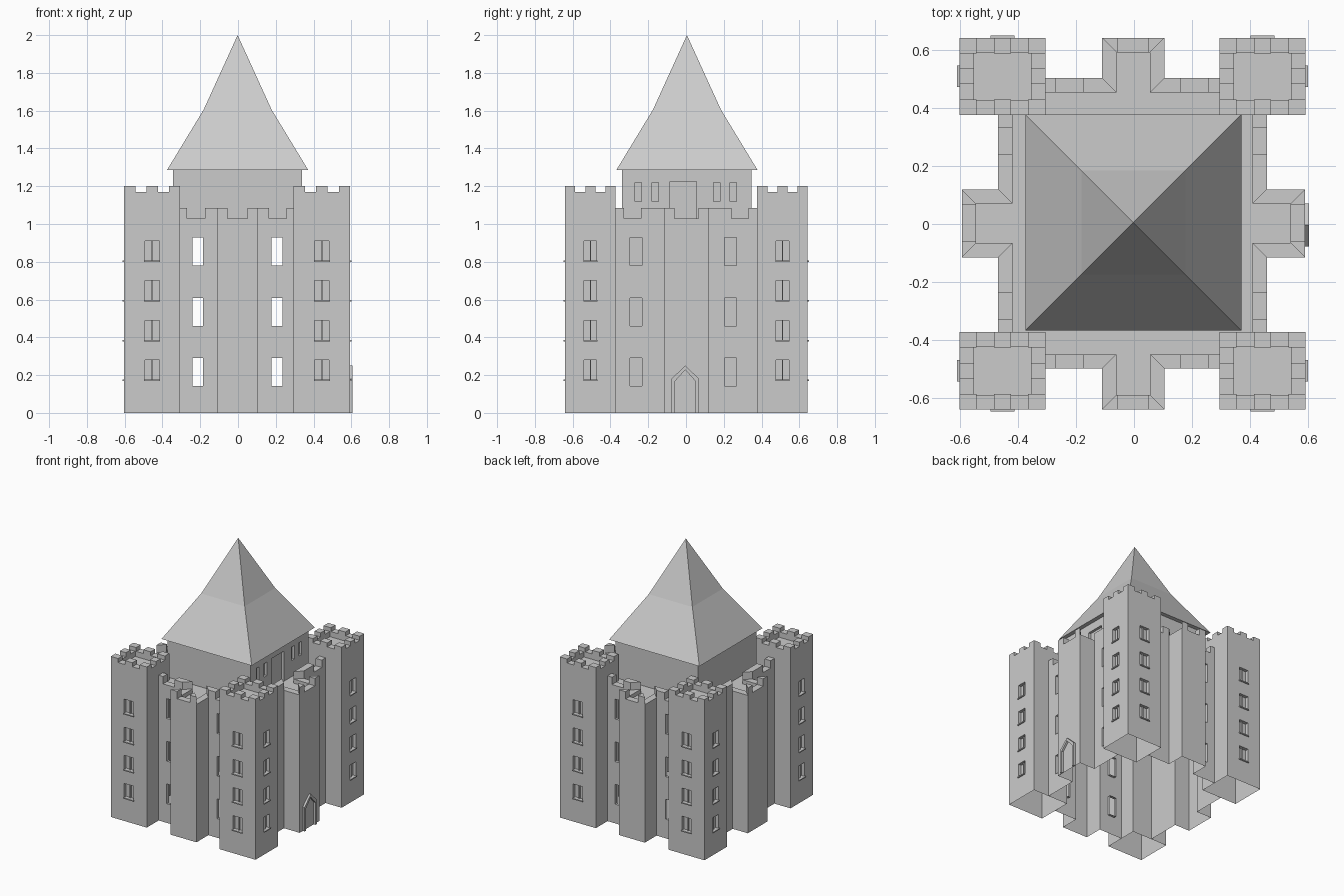
import bpy, bmesh

if "Cube" in bpy.data.objects:
    bpy.data.objects.remove(bpy.data.objects["Cube"])

stone = bpy.data.materials.new("grey_stone")
stone.diffuse_color = (0.6, 0.6, 0.6, 1)
stone.use_nodes = True
stone.node_tree.nodes["Principled BSDF"].inputs["Base Color"].default_value = stone.diffuse_color


def finish(bm, name):
    bmesh.ops.remove_doubles(bm, verts=bm.verts, dist=0.0002)
    me = bpy.data.meshes.new(name)
    bm.to_mesh(me)
    bm.free()
    me.materials.append(stone)
    ob = bpy.data.objects.new(name, me)
    bpy.context.collection.objects.link(ob)
    return ob


def face(bm, pts):
    return bm.faces.new([bm.verts.new(p) for p in pts])


def prism(bm, poly, z0, z1):
    """Upright block over a counter-clockwise outline."""
    n = len(poly)
    face(bm, [(x, y, z1) for x, y in poly])
    face(bm, [(x, y, z0) for x, y in reversed(poly)])
    for i in range(n):
        a, b = poly[i], poly[(i + 1) % n]
        face(bm, [(*a, z0), (*b, z0), (*b, z1), (*a, z1)])


def rect(x0, x1, y0, y1):
    return [(x0, y0), (x1, y0), (x1, y1), (x0, y1)]


def wall(bm, p, q, z0, z1, holes=(), depth=0.02, backed=False):
    """Wall skin from p to q with rectangular openings (u0, u1, z0, z1)."""
    dx, dy = q[0] - p[0], q[1] - p[1]
    length = (dx * dx + dy * dy) ** 0.5
    dx, dy = dx / length, dy / length

    def P(u, z, d=0.0):  # d is depth inwards
        return (p[0] + dx * u - dy * d, p[1] + dy * u + dx * d, z)

    us = sorted({0, length, *[h[0] for h in holes], *[h[1] for h in holes]})
    zs = sorted({z0, z1, *[h[2] for h in holes], *[h[3] for h in holes]})
    for a, b in zip(us, us[1:]):
        for c, e in zip(zs, zs[1:]):
            mu, mz = (a + b) / 2, (c + e) / 2
            if not any(h[0] < mu < h[1] and h[2] < mz < h[3] for h in holes):
                face(bm, [P(a, c), P(b, c), P(b, e), P(a, e)])
    for a, b, c, e in holes:
        ring = [(a, c), (b, c), (b, e), (a, e)]
        for i in range(4):
            s, t = ring[i], ring[(i + 1) % 4]
            face(bm, [P(*s), P(*t), P(*t, depth), P(*s, depth)])
        if backed:
            face(bm, [P(u, z, depth) for u, z in ring])
    return P


# Corner towers with small windows, sills and battlements
def tower(name, x0, x1, y0, y1):
    bm = bmesh.new()
    c = rect(x0, x1, y0, y1)
    inner = rect(x0 + .05, x1 - .05, y0 + .05, y1 - .05)
    outward = [y0 < 0, x0 > 0, y0 > 0, x0 < 0]
    for i in range(4):
        p, q = c[i], c[(i + 1) % 4]
        L = abs(q[0] - p[0]) + abs(q[1] - p[1])
        h = .039 if i % 2 == 0 else .034
        zs = (.175, .385, .595, .805) if outward[i] else ()
        P = wall(bm, p, q, 0, 1.17, [(L / 2 - h, L / 2 + h, z, z + .105) for z in zs], .025, True)
        for z in zs:
            for u, w, d0, d1, za, zb in ((L / 2, .003, .015, .025, z, z + .105),
                                         (L / 2, h + .003, -.008, 0, z - .006, z + .002)):
                a, b = P(u - w, 0, d0), P(u + w, 0, d0)
                e, f = P(u + w, 0, d1), P(u - w, 0, d1)
                prism(bm, [a[:2], b[:2], e[:2], f[:2]], za, zb)
        # parapet inside face and top
        r, s = inner[i], inner[(i + 1) % 4]
        face(bm, [(*p, 1.17), (*q, 1.17), (*s, 1.17), (*r, 1.17)])
        face(bm, [(*s, 1.13), (*r, 1.13), (*r, 1.17), (*s, 1.17)])
    face(bm, [(*v, 1.13) for v in inner])
    sx, sy = (x1 - x0) / 5, (y1 - y0) / 5
    for i in (0, 2, 4):
        for j in (0, 2, 4):
            if (i, j) != (2, 2):
                ax, ay = x0 + i * sx, y0 + j * sy
                bx, by = ax + sx, ay + sy
                # keep merlons on the parapet thickness
                if i == 0: bx = x0 + .05 if j == 2 else bx
                if i == 4: ax = x1 - .05 if j == 2 else ax
                prism(bm, rect(ax, bx, ay, by), 1.17, 1.2)
    finish(bm, name)


for yn, (y0, y1) in {"front": (-.64, -.373), "back": (.377, .643)}.items():
    for xn, (x0, x1) in {"left": (-.603, -.306), "right": (.295, .593)}.items():
        tower(f"{yn}_{xn}_tower", x0, x1, y0, y1)

# Curtain walls, each with a middle turret; t runs along the wall, d outwards
maps = {"front": lambda t, d: (t, -d), "right": lambda t, d: (d, t),
        "back": lambda t, d: (-t, d), "left": lambda t, d: (-d, -t)}
# ends, turret edges, wall and turret distance, windows, merlon and gap length
sides = {
    "front": (-.306, .295, -.11, .105, .5, .64, ((-.24, -.185), (.178, .235)), .037, .095),
    "right": (-.373, .377, -.115, .12, .46, .59, ((-.297, -.234), (.205, .268)), .045, .09),
    "back": (-.295, .306, -.105, .11, .505, .643, ((-.235, -.178), (.185, .24)), .037, .095),
    "left": (-.377, .373, -.12, .115, .47, .595, (), .045, .09),
}
LOW, TOP, DECK, T = 1.03, 1.085, 1.0, .05
deck = []
for name, (t0, t1, a, b, w, e, wins, up, gap) in sides.items():
    m = maps[name]
    outer = [(t0, w), (a, w), (a, e), (b, e), (b, w), (t1, w)]
    inner = [(t0, w - T), (a + T, w - T), (a + T, e - T), (b - T, e - T), (b - T, w - T), (t1, w - T)]
    bm = bmesh.new()
    for i in range(5):
        p, q = outer[i], outer[i + 1]
        holes = []
        if i in (0, 4):
            holes = [(s - p[0], f - p[0], z, z + .148) for s, f in wins
                     if p[0] < s < q[0] for z in (.143, .461, .78)]
        wall(bm, m(*p), m(*q), 0, LOW, holes)
        r, s = inner[i], inner[i + 1]
        face(bm, [(*m(*v), LOW) for v in (p, q, s, r)])
        face(bm, [(*m(*s), DECK), (*m(*r), DECK), (*m(*r), LOW), (*m(*s), LOW)])
    finish(bm, name + "_wall")
    # battlements with mitred corners
    bm = bmesh.new()
    k = up + gap
    for quad in (
        [(t0, w), (t0 + up, w), (t0 + up, w - T), (t0, w - T)],
        [(t0 + k, w), (a, w), (a + T, w - T), (t0 + k, w - T)],
        [(a, e), (a + .055, e), (a + .055, e - T), (a + T, e - T)],
        [(b - .055, e), (b, e), (b - T, e - T), (b - .055, e - T)],
        [(b, w), (t1 - k, w), (t1 - k, w - T), (b - T, w - T)],
        [(t1 - up, w), (t1, w), (t1, w - T), (t1 - up, w - T)],
    ):
        prism(bm, [m(*v) for v in quad], LOW, TOP)
    finish(bm, name + "_battlements")
    deck += [m(*v) for v in inner]
    deck.append({"front": (.295, -.373), "right": (.295, .377),
                 "back": (-.306, .377), "left": (-.306, -.373)}[name])

# Roof deck inside the battlements
bm = bmesh.new()
face(bm, [(*v, DECK) for v in deck])
finish(bm, "roof_deck")

# Keep with door and slits on its right side
bm = bmesh.new()
c = rect(-.343, .34, -.34, .347)
slits = [(y + .34, y + .375, 1.12, 1.22) for y in (-.27, -.18, .145, .232)]
slits.append((.255, .395, DECK + .001, 1.225))
for i in range(4):
    wall(bm, c[i], c[(i + 1) % 4], DECK, 1.287, slits if i == 1 else (), .02, True)
finish(bm, "keep")

# Two-pitch pyramid roof
bm = bmesh.new()
cx, cy = -.002, .005
lo = [(x + cx, y + cy, 1.287) for x, y in rect(-.373, .373, -.373, .373)]
mid = [(x + cx, y + cy, 1.605) for x, y in rect(-.18, .18, -.18, .18)]
for i in range(4):
    j = (i + 1) % 4
    face(bm, [lo[i], lo[j], mid[j], mid[i]])
    face(bm, [mid[i], mid[j], (cx, cy, 2)])
face(bm, lo[::-1])
finish(bm, "spire_roof")

# Pointed doorway frame on the right turret
bm = bmesh.new()
big = [(-.078, 0), (-.078, .18), (-.004, .25), (.07, .18), (.07, 0)]
small = [(-.059, 0), (-.059, .167), (-.004, .228), (.051, .167), (.051, 0)]
xo, xi = .605, .59
for i in range(4):
    a, b, p, q = big[i], big[i + 1], small[i], small[i + 1]
    face(bm, [(xo, *a), (xo, *p), (xo, *q), (xo, *b)])
    face(bm, [(xi, *a), (xo, *a), (xo, *b), (xi, *b)])
    face(bm, [(xo, *p), (xi, *p), (xi, *q), (xo, *q)])
for a, p in ((big[0], small[0]), (small[4], big[4])):
    face(bm, [(xi, *a), (xi, *p), (xo, *p), (xo, *a)])
finish(bm, "door_frame")
